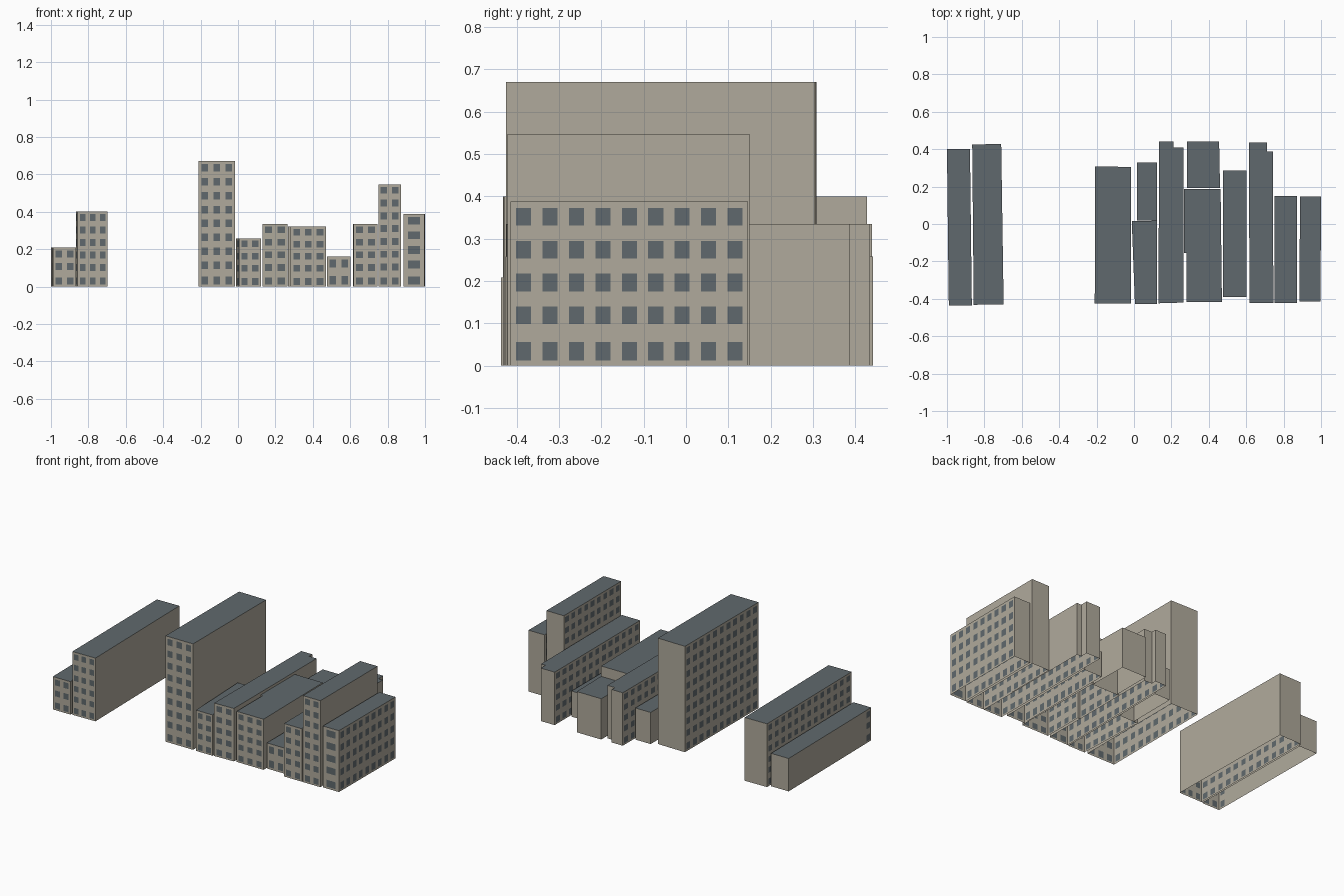
import bpy, bmesh
from mathutils import Vector

if "Cube" in bpy.data.objects:
    bpy.data.objects.remove(bpy.data.objects["Cube"])


def make_material(name, rgb):
    m = bpy.data.materials.new(name)
    m.diffuse_color = (*rgb, 1.0)
    m.use_nodes = True
    m.node_tree.nodes["Principled BSDF"].inputs["Base Color"].default_value = m.diffuse_color
    return m


WALL = make_material("tan_wall", (0.434, 0.402, 0.332))
SLATE = make_material("slate_roof_and_glass", (0.117, 0.141, 0.153))


def add_quad(bm, a, b, s0, s1, z0, z1, mat):
    """Rectangle on the wall a-b between fractions s0..s1 and heights z0..z1."""
    p, q = a.lerp(b, s0), a.lerp(b, s1)
    f = bm.faces.new([bm.verts.new((v.x, v.y, z))
                      for v, z in ((p, z0), (q, z0), (q, z1), (p, z1))])
    f.material_index = mat


def add_wall(bm, a, b, height, rows, cols):
    """Flat wall; with cols > 0 it is cut into a grid of window faces."""
    if not cols:
        add_quad(bm, a, b, 0, 1, 0, height, 0)
        return
    floor = height / rows
    ss, zs = [0.0], [0.0]
    for c in range(cols):
        ss += [(c + 0.215) / cols, (c + 0.785) / cols]
    for r in range(rows):
        low, high = (0.15, 0.71) if r == 0 else (0.26, 0.80)
        zs += [(r + low) * floor, (r + high) * floor]
    ss.append(1.0)
    zs.append(height)
    for i in range(len(ss) - 1):
        for j in range(len(zs) - 1):
            add_quad(bm, a, b, ss[i], ss[i + 1], zs[j], zs[j + 1],
                     1 if i % 2 and j % 2 else 0)


def building(name, height, rows, plan, windows):
    """Open-bottomed block. plan runs counter-clockwise from the front left;
    windows maps a wall number to its number of window columns."""
    bm = bmesh.new()
    pts = [Vector(p) for p in plan]
    n = len(pts)
    for i in range(n):
        add_wall(bm, pts[i], pts[(i + 1) % n], height, rows, windows.get(i, 0))
    roof = bm.faces.new([bm.verts.new((p.x, p.y, height)) for p in pts])
    roof.material_index = 1
    bmesh.ops.remove_doubles(bm, verts=bm.verts, dist=0.0002)
    me = bpy.data.meshes.new(name)
    bm.to_mesh(me)
    bm.free()
    me.materials.append(WALL)
    me.materials.append(SLATE)
    bpy.context.collection.objects.link(bpy.data.objects.new(name, me))


# Separate pair on the left
building("far_left_block", 0.208, 3,
         [(-0.99, -0.437), (-0.867, -0.437), (-0.877, 0.402), (-1.0, 0.402), (-0.991, -0.375)],
         {0: 2, 4: 1})
building("left_slab", 0.40, 6,
         [(-0.857, -0.432), (-0.697, -0.43), (-0.71, 0.428), (-0.865, 0.425)],
         {0: 3, 3: 13})

# Tall tower
building("tall_tower", 0.67, 9,
         [(-0.21, -0.425), (-0.017, -0.425), (-0.017, 0.305), (-0.208, 0.308)],
         {0: 3, 3: 11})

# Central row
building("low_front_block", 0.258, 4,
         [(0.005, -0.427), (0.122, -0.427), (0.122, 0.018), (-0.012, 0.015)],
         {0: 2, 3: 7})
building("low_back_block", 0.20, 3,
         [(0.015, 0.02), (0.122, 0.02), (0.124, 0.33), (0.017, 0.33)], {})
building("stepped_block", 0.335, 5,
         [(0.13, -0.424), (0.265, -0.42), (0.265, 0.408), (0.212, 0.408),
          (0.212, 0.44), (0.135, 0.44)],
         {0: 2, 5: 13})
building("wide_block", 0.32, 5,
         [(0.282, -0.416), (0.47, -0.416), (0.463, 0.187), (0.267, 0.187),
          (0.267, -0.155), (0.282, -0.155)],
         {0: 3, 3: 5, 5: 4})
building("wide_block_rear", 0.258, 4,
         [(0.283, 0.193), (0.46, 0.193), (0.455, 0.442), (0.284, 0.442)], {})
building("lowest_block", 0.162, 2,
         [(0.475, -0.39), (0.602, -0.39), (0.602, 0.285), (0.477, 0.285)],
         {0: 2, 3: 11})

# Right-hand row
building("right_stepped_block", 0.335, 5,
         [(0.617, -0.422), (0.745, -0.422), (0.743, 0.388), (0.712, 0.388),
          (0.712, 0.435), (0.615, 0.435)],
         {0: 2, 5: 13})
building("right_tower", 0.547, 8,
         [(0.75, -0.422), (0.872, -0.422), (0.872, 0.15), (0.75, 0.15)],
         {0: 2, 3: 9})
building("right_end_block", 0.388, 5,
         [(0.885, -0.415), (0.997, -0.415), (1.0, 0.147), (0.887, 0.147)],
         {0: 1, 1: 9, 3: 9})
